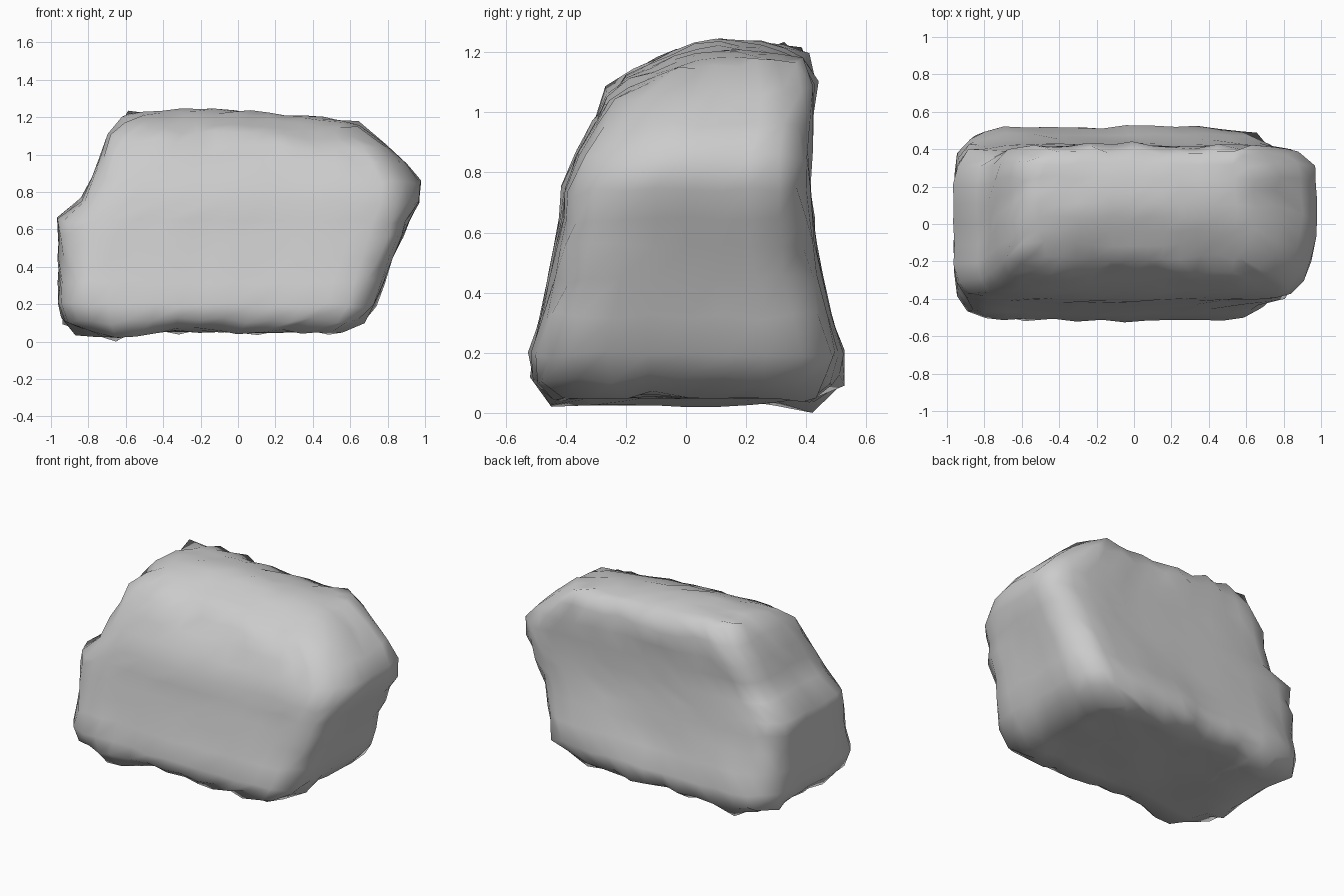
import bpy, bmesh, random, math
from mathutils import Vector, noise

if "Cube" in bpy.data.objects:
    bpy.data.objects.remove(bpy.data.objects["Cube"])

random.seed(11)

# height sections: z, left x, right x, front y, back y
SECTIONS = [
    (0.055, -0.86, 0.55, -0.43, 0.43),
    (0.11, -0.935, 0.67, -0.505, 0.505),
    (0.20, -0.96, 0.735, -0.515, 0.52),
    (0.32, -0.955, 0.785, -0.485, 0.48),
    (0.45, -0.955, 0.825, -0.455, 0.45),
    (0.56, -0.96, 0.88, -0.43, 0.43),
    (0.65, -0.965, 0.915, -0.415, 0.42),
    (0.75, -0.84, 0.97, -0.405, 0.41),
    (0.87, -0.775, 0.98, -0.36, 0.415),
    (0.98, -0.735, 0.895, -0.305, 0.42),
    (1.09, -0.675, 0.775, -0.25, 0.42),
    (1.185, -0.60, 0.64, -0.185, 0.395),
]
NX, NY, NZ = 13, 8, len(SECTIONS) - 1
POWER = 7.0


def place(i, j, k):
    """Map a box-grid point to the rounded, tapered rock body."""
    u, v = 2 * i / NX - 1, 2 * j / NY - 1
    norm = (abs(u) ** POWER + abs(v) ** POWER) ** (1 / POWER)
    if norm > 0:
        s = max(abs(u), abs(v)) / norm
        u, v = u * s, v * s
    z, xl, xr, yf, yb = SECTIONS[k]
    x = (xl + xr) / 2 + u * (xr - xl) / 2
    y = (yf + yb) / 2 + v * (yb - yf) / 2
    # top falls to the right and to the front
    w = z / 1.185
    z -= 0.05 * x * w ** 4 + 0.075 * max(0, -v) ** 1.5 * w ** 9
    # front corner of the right overhang is cut back
    x -= 0.12 * max(0, u) ** 4 * max(0, -v) ** 2 * math.exp(-((z - 0.85) / 0.2) ** 2)
    # domed top, low spot under the left end
    if k == NZ:
        z += 0.045 * (1 - u * u) ** 0.5 * (1 - v * v)
    elif k == 0:
        z -= 0.035 * math.exp(-(x + 0.66) ** 2 / 0.02)
    p = Vector((x, y, z))
    # gentle unevenness everywhere, chips along the edges
    on_edge = sum((i in (0, NX), j in (0, NY), k in (0, 1, NZ - 1, NZ))) > 1
    p += noise.noise_vector(p * 2.6) * 0.008
    amount = 0.022 if on_edge else 0.009
    p += Vector([random.uniform(-amount, amount) for _ in range(3)])
    return p


# rock body
bm = bmesh.new()
grid = {}
for i in range(NX + 1):
    for j in range(NY + 1):
        for k in range(NZ + 1):
            if i in (0, NX) or j in (0, NY) or k in (0, NZ):
                grid[i, j, k] = bm.verts.new(place(i, j, k))


def quad(*keys):
    bm.faces.new([grid[k] for k in keys])


for i in range(NX):
    for j in range(NY):
        for k in (0, NZ):
            quad((i, j, k), (i + 1, j, k), (i + 1, j + 1, k), (i, j + 1, k))
    for k in range(NZ):
        for j in (0, NY):
            quad((i, j, k), (i + 1, j, k), (i + 1, j, k + 1), (i, j, k + 1))
for j in range(NY):
    for k in range(NZ):
        for i in (0, NX):
            quad((i, j, k), (i, j + 1, k), (i, j + 1, k + 1), (i, j, k + 1))
bmesh.ops.recalc_face_normals(bm, faces=bm.faces[:])

# rest on the ground
low = min(v.co.z for v in bm.verts)
for v in bm.verts:
    v.co.z -= low
for f in bm.faces:
    f.smooth = True

mesh = bpy.data.meshes.new("rock")
bm.to_mesh(mesh)
bm.free()
rock = bpy.data.objects.new("rock", mesh)
bpy.context.collection.objects.link(rock)
